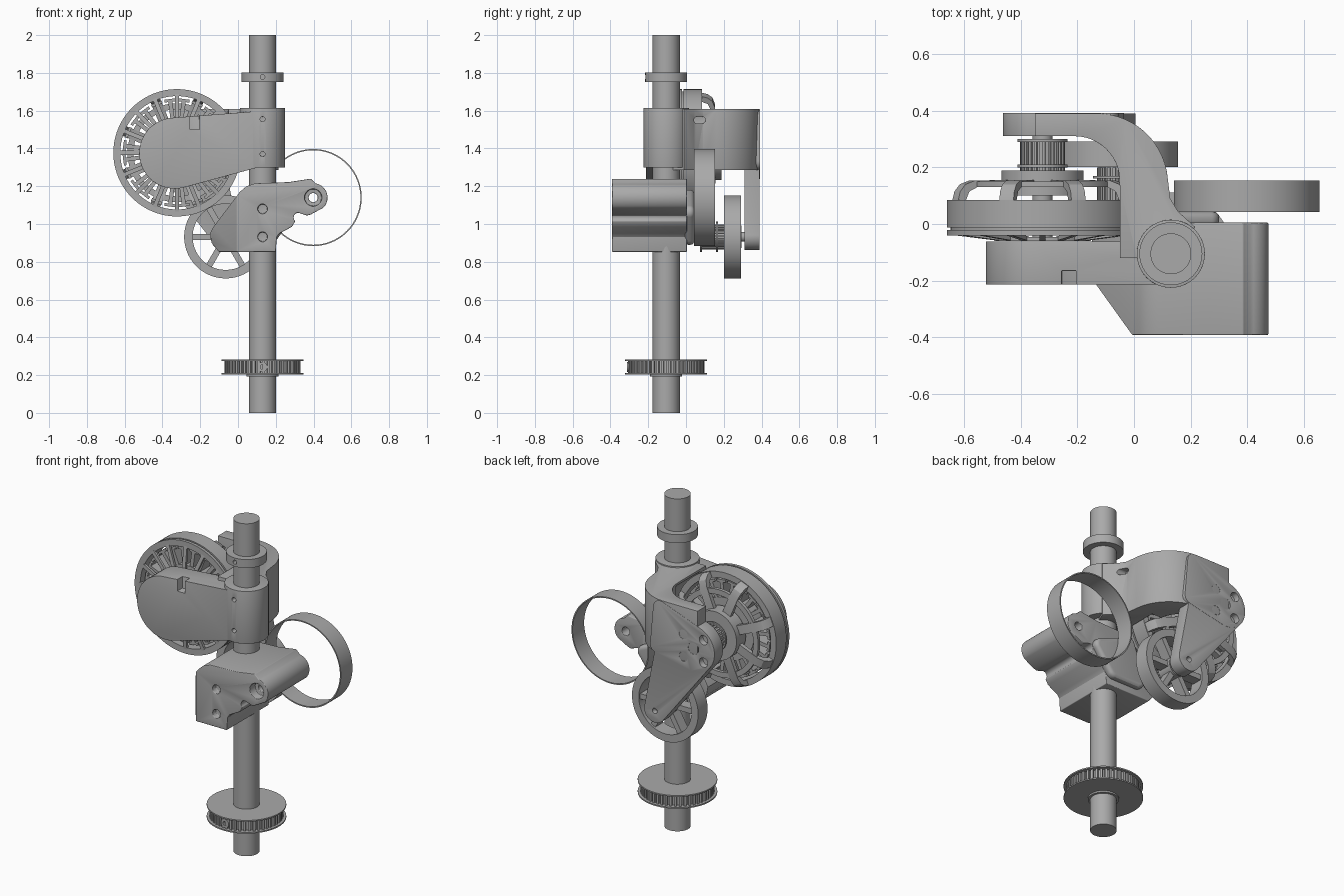
import bpy, bmesh
from math import sin, cos, pi, radians

old = bpy.data.objects.get("Cube")
if old:
    bpy.data.objects.remove(old)

grey = bpy.data.materials.new("plain_grey")
grey.use_nodes = True
COLOUR = (0.4, 0.4, 0.4, 1)
grey.diffuse_color = COLOUR
grey.node_tree.nodes["Principled BSDF"].inputs["Base Color"].default_value = COLOUR

SHAFT = (0.13, -0.105)     # x, y of the upright shaft
MOTOR = (-0.323, 1.377)    # x, z of the motor axis
IDLER = (-0.065, 0.932)    # x, z of the idler axis
LOOP = (0.398, 1.14)       # x, z of the belt loop axis


def place(axis, u, v, h):
    return (u, h, v) if axis == 'y' else (u, v, h) if axis == 'z' else (h, u, v)


def finish(name, bm):
    bmesh.ops.recalc_face_normals(bm, faces=bm.faces)
    mesh = bpy.data.meshes.new(name)
    bm.to_mesh(mesh)
    bm.free()
    mesh.materials.append(grey)
    ob = bpy.data.objects.new(name, mesh)
    bpy.context.scene.collection.objects.link(ob)
    return ob


def prism(name, pts, axis, a, b):
    """Extrude a flat outline along an axis from a to b."""
    bm = bmesh.new()
    low, high = ([bm.verts.new(place(axis, u, v, h)) for u, v in pts] for h in (a, b))
    bm.faces.new(low)
    bm.faces.new(high)
    for i in range(len(pts)):
        j = (i + 1) % len(pts)
        bm.faces.new((low[i], low[j], high[j], high[i]))
    return finish(name, bm)


def arc(c, r, start=0, end=360, n=64):
    full = end - start == 360
    steps = n if full else n - 1
    return [(c[0] + r * cos(radians(start + (end - start) * i / steps)),
             c[1] + r * sin(radians(start + (end - start) * i / steps))) for i in range(n)]


def hull(*circles):
    """Outline wrapped tightly around circles given as (u, v, r)."""
    pts = sorted(p for u, v, r in circles for p in arc((u, v), r, n=48))
    def chain(seq):
        out = []
        for p in seq:
            while len(out) > 1 and ((out[-1][0] - out[-2][0]) * (p[1] - out[-2][1])
                                    - (out[-1][1] - out[-2][1]) * (p[0] - out[-2][0])) <= 1e-7:
                out.pop()
            out.append(p)
        return out[:-1]
    return chain(pts) + chain(pts[::-1])


def cyl(name, c, r, axis, a, b, n=64):
    return prism(name, arc(c, r, n=n), axis, a, b)


def lathe(name, c, axis, profile, n=96):
    """Spin a closed (radius, height) profile around an axis."""
    bm = bmesh.new()
    rings = [[bm.verts.new(place(axis, c[0] + r * cos(2 * pi * i / n), c[1] + r * sin(2 * pi * i / n), h))
              for r, h in profile] for i in range(n)]
    m = len(profile)
    for i in range(n):
        p, q = rings[i], rings[(i + 1) % n]
        for k in range(m):
            bm.faces.new((p[k], p[(k + 1) % m], q[(k + 1) % m], q[k]))
    return finish(name, bm)


def tube(name, c, axis, inner, outer, a, b):
    return lathe(name, c, axis, [(inner, a), (outer, a), (outer, b), (inner, b)])


def spokes(name, c, n, profile, half, turn=0.0):
    """Radial bars around a y axis; the profile is (radius, y)."""
    bm = bmesh.new()
    for i in range(n):
        t = 2 * pi * (i + turn) / n
        sides = [[bm.verts.new((c[0] + r * cos(t) - w * sin(t), y, c[1] + r * sin(t) + w * cos(t)))
                  for r, y in profile] for w in (-half, half)]
        bm.faces.new(sides[0])
        bm.faces.new(sides[1])
        for k in range(len(profile)):
            j = (k + 1) % len(profile)
            bm.faces.new((sides[0][k], sides[0][j], sides[1][j], sides[1][k]))
    return finish(name, bm)


def bar(r0, r1, a, b):
    return [(r0, a), (r1, a), (r1, b), (r0, b)]


def toothed(name, c, r, depth, n, axis, a, b):
    pts = []
    for i in range(n):
        for f, rad in ((0, r), (.5, r), (.55, r - depth), (.95, r - depth)):
            t = 2 * pi * (i + f) / n
            pts.append((c[0] + rad * cos(t), c[1] + rad * sin(t)))
    return prism(name, pts, axis, a, b)


def carve(ob, tools, op='DIFFERENCE', bevel=0):
    """Apply booleans with the tools, then an optional rounded edge."""
    for t in tools:
        m = ob.modifiers.new("cut", 'BOOLEAN')
        m.object, m.operation, m.solver = t, op, 'EXACT'
    if bevel:
        m = ob.modifiers.new("round", 'BEVEL')
        m.width, m.segments, m.limit_method, m.angle_limit = bevel, 3, 'ANGLE', radians(50)
    bpy.context.view_layer.update()
    mesh = bpy.data.meshes.new_from_object(ob.evaluated_get(bpy.context.evaluated_depsgraph_get()))
    ob.modifiers.clear()
    ob.data = mesh
    for t in tools:
        bpy.data.objects.remove(t)
    return ob


# Shaft, collar and base pulley
cyl("shaft", SHAFT, 0.072, 'z', 0, 2)
carve(cyl("shaft_collar", SHAFT, 0.111, 'z', 1.752, 1.803), [cyl("hole", (SHAFT[0], 1.778), 0.012, 'y', -0.3, -0.19)])
toothed("base_pulley_teeth", SHAFT, 0.202, 0.015, 48, 'z', 0.21, 0.28)
for i, z in enumerate((0.203, 0.275)):
    cyl(f"base_pulley_flange_{i}", SHAFT, 0.217, 'z', z, z + 0.008)
cyl("base_pulley_hub", SHAFT, 0.085, 'z', 0.193, 0.21)
tube("base_pulley_screw", (SHAFT[0], 0.243), 'y', 0.012, 0.026, -0.312, -0.29)

# Upper bracket: front cover, clamp hub and curved rear arm
cover = prism("upper_bracket", hull((-0.335, 1.375, 0.188), (0.14, 1.57, 0.03), (0.14, 1.34, 0.03)), 'y', -0.213, -0.062)
arm_outline = ([(-0.35, 0.31), (-0.35, 0.39), (-0.15, 0.39)] + arc((-0.13, 0.14), 0.25, 85, 5, 14)
               + [(0.128, 0.09), (0.155, 0.045), (0.215, -0.01), (0.17, -0.12), (-0.05, -0.12), (-0.05, 0.13)]
               + arc((-0.21, 0.15), 0.16, 10, 90, 12))
arm = prism("arm", arm_outline, 'z', 1.285, 1.608)
hub = cyl("hub", SHAFT, 0.12, 'z', 1.3, 1.615)
carve(cover, [arm, hub], 'UNION')
cuts = [cyl("motor_room", MOTOR, 0.35, 'y', -0.061, 0.17),
        prism("groove", [(-0.255, -0.3), (-0.205, -0.3), (-0.205, -0.165), (-0.255, -0.165)], 'z', 1.5, 1.7),
        prism("side_pocket", hull((0.06, 1.55, 0.018), (0.085, 1.55, 0.018)), 'x', 0.1, 0.3)]
cuts += [cyl("screw_hole", (SHAFT[0], z), 0.013, 'y', -0.3, -0.18, 24) for z in (1.555, 1.37)]
carve(cover, cuts, bevel=0.01)

# Rear plate holding the motor pulley and idler
plate = prism("rear_plate", hull((*MOTOR, 0.14), (-0.1, 1.56, 0.045), (-0.08, 1.33, 0.045)), 'y', 0.31, 0.391)
leg = prism("leg", hull((*MOTOR, 0.139), (*IDLER, 0.07), (-0.12, 1.32, 0.05)), 'y', 0.311, 0.39)
carve(plate, [leg], 'UNION')
cuts = [cyl("bore", MOTOR, 0.035, 'y', 0.35, 0.45), cyl("bore", IDLER, 0.016, 'y', 0.36, 0.45)]
cuts += [cyl("bore", p, 0.028, 'y', 0.355, 0.45) for p in arc(MOTOR, 0.095, 45, 315, 4)]
carve(plate, cuts, bevel=0.018)

# Motor: open front disc, stator, outer ring and domed back spokes
tube("motor_front_rim", MOTOR, 'y', 0.3, 0.337, -0.04, -0.022)
tube("motor_front_hub", MOTOR, 'y', 0.02, 0.17, -0.06, -0.045)
spokes("motor_front_spokes", MOTOR, 16, [(0.15, -0.06), (0.31, -0.04), (0.31, -0.025), (0.15, -0.045)], 0.011)
tube("motor_ring", MOTOR, 'y', 0.3, 0.337, -0.012, 0.085)
tube("motor_ring_gap", MOTOR, 'y', 0.3, 0.325, -0.025, -0.01)
tube("stator_core", MOTOR, 'y', 0.1, 0.185, -0.02, 0.08)
spokes("stator_teeth", MOTOR, 24, bar(0.18, 0.275, -0.015, 0.075), 0.011, 0.5)
spokes("stator_tips", MOTOR, 24, bar(0.272, 0.287, -0.015, 0.075), 0.03, 0.5)
spokes("motor_back_spokes", MOTOR, 8, [(0.334, 0.08), (0.325, 0.115), (0.305, 0.14), (0.27, 0.153), (0.1, 0.156),
                                       (0.1, 0.13), (0.26, 0.13), (0.29, 0.115), (0.305, 0.08)], 0.027, 0.5)
tube("motor_back_ring", MOTOR, 'y', 0.23, 0.262, 0.13, 0.15)
cyl("motor_back_hub", MOTOR, 0.145, 'y', 0.1, 0.188)
cyl("motor_axle", MOTOR, 0.035, 'y', -0.06, 0.35)
toothed("motor_pulley", MOTOR, 0.08, 0.008, 24, 'y', 0.185, 0.3)
for i, y in enumerate((0.2, 0.29)):
    cyl(f"motor_pulley_flange_{i}", MOTOR, 0.088, 'y', y, y + 0.01)

# Idler: spoked wheel with a small pulley on the same axle
tube("idler_rim", IDLER, 'y', 0.175, 0.22, 0.202, 0.292)
spokes("idler_spokes", IDLER, 6, bar(0.03, 0.18, 0.215, 0.28), 0.016)
cyl("idler_hub", IDLER, 0.06, 'y', 0.2, 0.295)
cyl("idler_axle", IDLER, 0.025, 'y', 0.06, 0.35)
toothed("idler_pulley", IDLER, 0.066, 0.008, 20, 'y', 0.08, 0.2)
for i, y in enumerate((0.075, 0.16)):
    cyl(f"idler_pulley_flange_{i}", IDLER, 0.08, 'y', y, y + 0.01)

# Lower bracket clamped on the shaft
outline = ([(-0.1, 0.852), (0.2, 0.852), (0.205, 0.93), (0.22, 0.95), (0.285, 0.985), (0.3, 1.01)]
           + arc((0.318, 1.035), 0.024, 230, 60, 10) + [(0.365, 1.045), (0.385, 1.05)]
           + arc(LOOP, 0.076, -45, 80, 16) + [(0.385, 1.24), (0.27, 1.222), (0.09, 1.215), (0.045, 1.2),
                                              (0.01, 1.17), (-0.13, 0.985), (-0.148, 0.95), (-0.14, 0.9)])
body = prism("lower_bracket", outline, 'y', -0.392, 0.005)
cuts = [prism("corner", [(0, -0.4), (-0.3, -0.4), (-0.3, -0.17), (-0.165, -0.17)], 'z', 0.7, 1.4),
        cyl("hub_bore", LOOP, 0.024, 'y', -0.5, 0.1), cyl("hub_counterbore", LOOP, 0.045, 'y', -0.5, -0.34)]
cuts += [cyl("screw_hole", (SHAFT[0], z), 0.025, 'y', -0.5, -0.36, 32) for z in (1.08, 0.932)]
carve(body, cuts, bevel=0.004)
back = prism("lower_bracket_back", hull((0, 0.94, 0.05), (0.16, 0.94, 0.05), (0.26, 1.06, 0.04), (0.06, 1.14, 0.04)),
             'y', -0.01, 0.043)
carve(back, [], bevel=0.02)

# Loose belt loop
tube("belt_loop", LOOP, 'y', 0.25, 0.257, 0.043, 0.153)

# Smooth shading on round surfaces, sharp edges kept
for ob in bpy.context.scene.objects:
    ob.select_set(ob.type == 'MESH')
    if ob.type == 'MESH':
        bpy.context.view_layer.objects.active = ob
bpy.ops.object.shade_smooth_by_angle(angle=radians(30))
